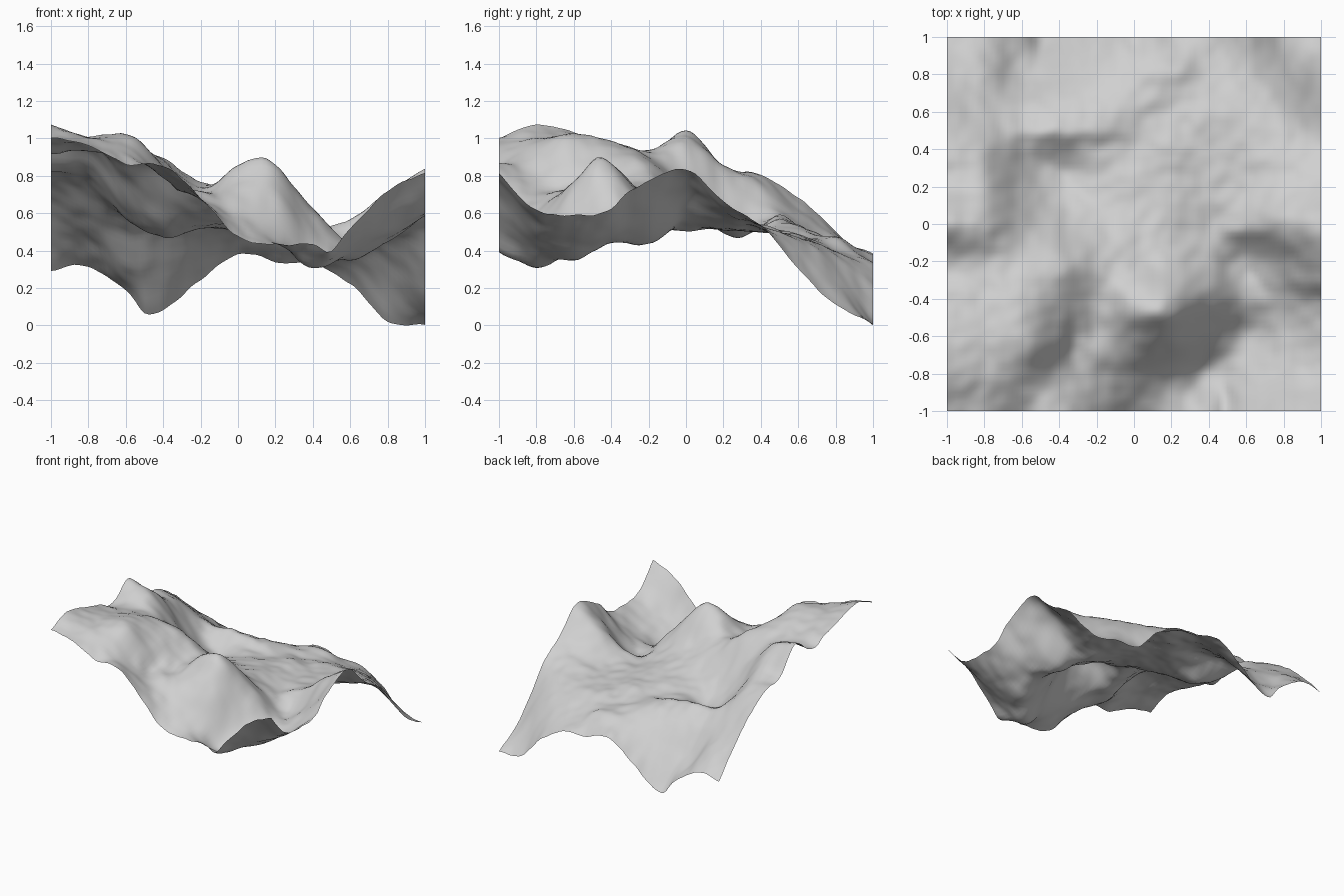
import bpy
import bmesh
from math import exp
from mathutils import Vector, noise

# Remove the default object
default_cube = bpy.data.objects.get("Cube")
if default_cube:
    bpy.data.objects.remove(default_cube, do_unlink=True)

# Control heights in hundredths: rows run front to back, columns right to left
CONTROL_HEIGHTS = [
    (101, 97, 87, 86, 69, 48, 44, 45, 53, 73, 82),
    (108, 101, 96, 80, 68, 60, 48, 31, 40, 52, 62),
    (104, 101, 102, 86, 71, 77, 74, 48, 36, 46, 60),
    (98, 98, 99, 89, 75, 84, 84, 63, 45, 49, 62),
    (92, 94, 91, 87, 76, 69, 65, 55, 44, 59, 78),
    (105, 99, 80, 68, 62, 60, 58, 52, 56, 72, 84),
    (86, 85, 64, 51, 53, 56, 55, 52, 53, 60, 67),
    (81, 75, 59, 54, 54, 52, 54, 51, 51, 54, 54),
    (69, 60, 52, 54, 54, 52, 48, 49, 48, 45, 31),
    (51, 46, 31, 33, 41, 46, 46, 41, 39, 27, 12),
    (30, 32, 20, 10, 25, 39, 35, 33, 23, 3, 1),
]
# Small landforms: x, y, radius along x, radius along y, height
LANDFORMS = {
    "front_peak": (0.13, -0.48, 0.14, 0.07, 0.05),
    "plateau_knob": (-0.52, -0.67, 0.09, 0.09, 0.03),
    "back_crest": (-0.4, 0.49, 0.24, 0.06, 0.04),
    "basin": (-0.45, 0.32, 0.2, 0.08, -0.04),
    "back_ridge": (0.18, 0.82, 0.12, 0.06, 0.02),
    "back_notch": (-0.5, 1, 0.07, 0.12, -0.06),
    "front_notch": (0.49, -1, 0.07, 0.1, -0.07),
    "gully": (-0.33, -0.65, 0.05, 0.12, -0.04),
    "knob": (-0.19, -0.7, 0.07, 0.07, 0.03),
    "side_shelf": (1, -0.32, 0.2, 0.06, 0.03),
    "side_ridge": (0.58, -0.04, 0.12, 0.05, 0.02),
}
GRID_SEGMENTS = 80
ROUGHNESS_HEIGHT = 0.01


def spline(values, coordinate):
    """Smooth curve through evenly spaced values, coordinate from -1 to 1."""
    last = len(values) - 1
    position = (coordinate + 1) / 2 * last
    index = min(max(int(position), 0), last - 1)
    t = position - index
    start, end = values[index], values[index + 1]
    before = values[index - 1] if index > 0 else 2 * start - end
    after = values[index + 2] if index + 2 <= last else 2 * end - start
    slope_in, slope_out = (end - before) / 2, (after - start) / 2
    bend = 3 * (end - start) - 2 * slope_in - slope_out
    twist = 2 * (start - end) + slope_in + slope_out
    return start + t * (slope_in + t * (bend + t * twist))


def terrain_height(x, y):
    """Broad hills and valleys, small landforms and a little fine roughness."""
    height = spline([spline(row, x) for row in CONTROL_HEIGHTS], y) / 100
    for cx, cy, rx, ry, rise in LANDFORMS.values():
        height += rise * exp(-((x - cx) / rx) ** 2 - ((y - cy) / ry) ** 2)
    point = Vector((x, y, 0.3))
    fine = noise.noise(point * 6) + noise.noise(point * 13)
    return height + ROUGHNESS_HEIGHT * fine


def make_material(name, colour):
    material = bpy.data.materials.new(name)
    material.use_nodes = True
    material.diffuse_color = colour
    shader = next(n for n in material.node_tree.nodes if n.type == "BSDF_PRINCIPLED")
    shader.inputs["Base Color"].default_value = colour
    return material


# Terrain sheet: an open grid raised to the hill heights
bm = bmesh.new()
bmesh.ops.create_grid(bm, x_segments=GRID_SEGMENTS, y_segments=GRID_SEGMENTS, size=1)
for vertex in bm.verts:
    vertex.co.z = terrain_height(vertex.co.x, vertex.co.y)

# Rest the lowest point on the ground
lowest = min(vertex.co.z for vertex in bm.verts)
bmesh.ops.translate(bm, verts=bm.verts, vec=(0, 0, -lowest))
for face in bm.faces:
    face.smooth = True

mesh = bpy.data.meshes.new("terrain")
bm.to_mesh(mesh)
bm.free()
terrain = bpy.data.objects.new("terrain", mesh)
bpy.context.collection.objects.link(terrain)
mesh.materials.append(make_material("light grey", (0.63, 0.63, 0.63, 1)))
